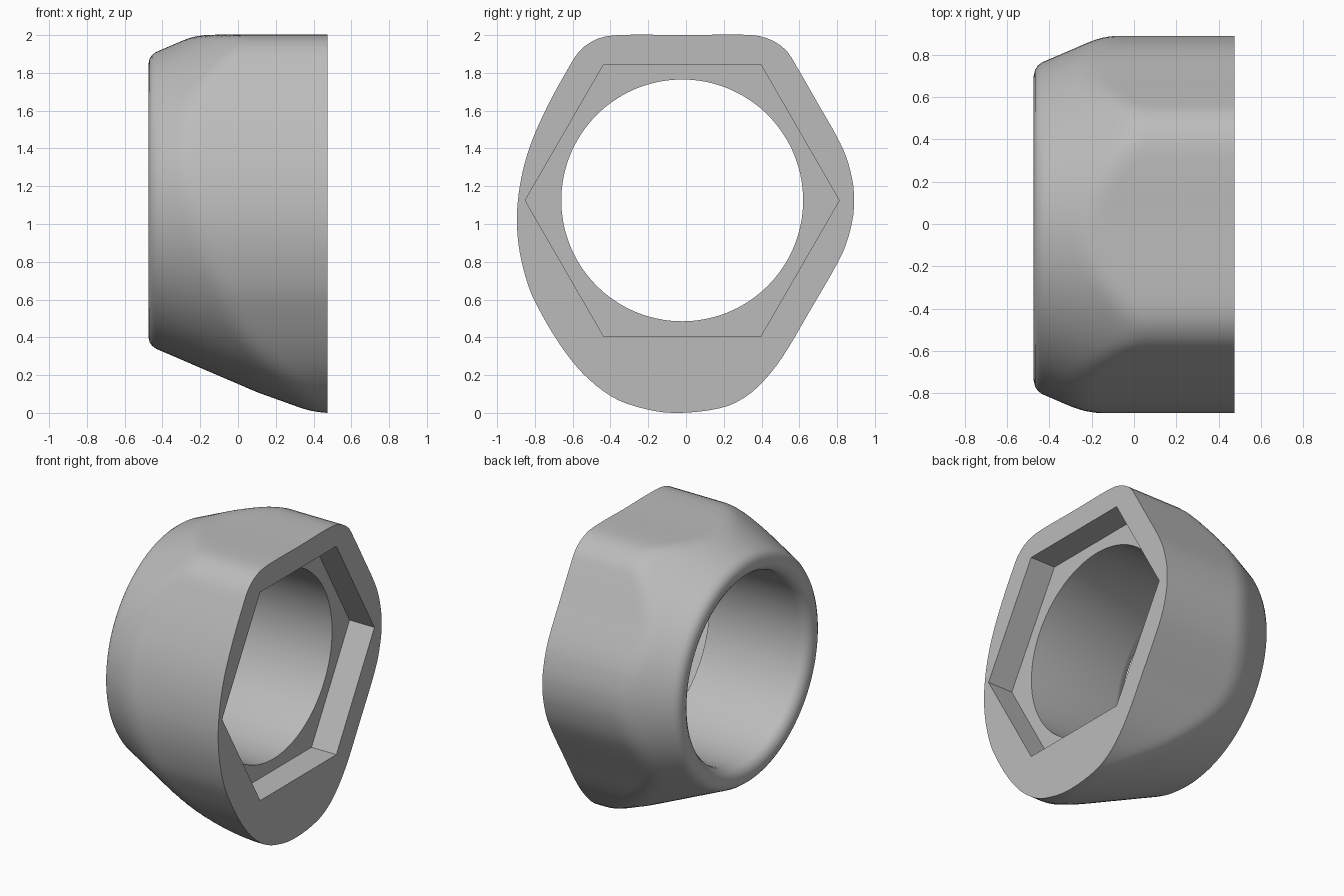
import bpy, bmesh, math
from mathutils import Vector
from mathutils.geometry import interpolate_bezier

cube = bpy.data.objects.get("Cube")
if cube:
    bpy.data.objects.remove(cube, do_unlink=True)

SEGMENTS = 144
CENTRE = Vector((-0.02, 1.125))     # bore axis in y, z
FACE_X, FLOOR_X = 0.475, 0.285      # flat end and pocket floor
BORE, APOTHEM = 0.64, 0.72

# Outline of the flat end: hex flats on one side, a full belly below
OUTLINE = [(0.35, 2), (0.45, 1.975), (0.53, 1.92), (0.585, 1.835), (0.7, 1.635),
           (0.8, 1.46), (0.85, 1.35), (0.883, 1.22), (0.89, 1.125), (0.883, 1.03),
           (0.85, 0.9), (0.8, 0.79), (0.65, 0.53), (0.52, 0.31), (0.43, 0.19),
           (0.33, 0.095), (0.2, 0.03), (-0.03, 0), (-0.2, 0.017), (-0.4, 0.09),
           (-0.6, 0.27), (-0.8, 0.59), (-0.87, 0.8), (-0.895, 1), (-0.88, 1.2),
           (-0.83, 1.4), (-0.74, 1.61), (-0.62, 1.83), (-0.56, 1.92),
           (-0.47, 1.98), (-0.36, 2), (0, 2)]

# Rounded nose and the cone that trims the outline, as (x, radius)
NOSE = [(-0.4, 0.64), (-0.43, 0.646), (-0.455, 0.665), (-0.47, 0.69),
        (-0.475, 0.72), (-0.468, 0.75), (-0.455, 0.77)]
CONE = [(-0.435, 0.785), (0.1, 1.015), (0.475, 1.15)]


def smooth_outline():
    """Polar samples (angle, radius) of a smooth closed curve."""
    pts = [Vector(p) - CENTRE for p in OUTLINE]
    n, polar = len(pts), []
    for i in range(n):
        p0, p1, p2, p3 = (pts[(i + k) % n] for k in (-1, 0, 1, 2))
        size = (p2 - p1).length / 3
        a = p1 + (p2 - p0).normalized() * size
        b = p2 - (p3 - p1).normalized() * size
        for p in interpolate_bezier(p1, a, b, p2, 13)[:-1]:
            polar.append((math.atan2(p.y, p.x) % math.tau, p.length))
    return sorted(polar)


POLAR = smooth_outline()


def interpolate(table, t):
    for (t0, v0), (t1, v1) in zip(table, table[1:]):
        if t <= t1:
            return v0 + (v1 - v0) * (t - t0) / max(t1 - t0, 1e-9)
    return table[-1][1]


def outline_radius(angle):
    first, last = POLAR[0], POLAR[-1]
    wrapped = [(last[0] - math.tau, last[1])] + POLAR + [(first[0] + math.tau, first[1])]
    return interpolate(wrapped, angle)


def soft_min(a, b, k=0.03):
    return min(a, b) - max(k - abs(a - b), 0) ** 2 / (4 * k)


angles = [math.tau * i / SEGMENTS for i in range(SEGMENTS)]
outer = [outline_radius(a) for a in angles]
hexagon = [APOTHEM / math.cos(a % (math.pi / 3) - math.pi / 6) for a in angles]
circle = [BORE] * SEGMENTS

# Rings in order: pocket, flat end, trimmed outside, nose, bore
rings = [(FLOOR_X, circle), (FLOOR_X, hexagon), (FACE_X, hexagon), (FACE_X, outer)]
STEPS = 32
start, end = CONE[0][0], FACE_X
for i in range(1, STEPS + 1):
    x = end + (start - end) * i / STEPS
    limit = interpolate(CONE, x)
    rings.append((x, [soft_min(r, limit) for r in outer]))
rings += [(x, [r] * SEGMENTS) for x, r in reversed(NOSE)]

# Skin the rings into one closed body
bm = bmesh.new()
loops = [[bm.verts.new((x, CENTRE.x + r * math.cos(a), CENTRE.y + r * math.sin(a)))
          for r, a in zip(radii, angles)] for x, radii in rings]
for low, high in zip(loops, loops[1:] + loops[:1]):
    for i in range(SEGMENTS):
        j = (i + 1) % SEGMENTS
        bm.faces.new((low[i], low[j], high[j], high[i]))
bmesh.ops.recalc_face_normals(bm, faces=bm.faces)
mesh = bpy.data.meshes.new("nut_body")
bm.to_mesh(mesh)
bm.free()

# Plain grey material
grey = bpy.data.materials.new("plain grey")
grey.use_nodes = True
grey.diffuse_color = (0.5, 0.5, 0.5, 1)
grey.node_tree.nodes["Principled BSDF"].inputs["Base Color"].default_value = (0.5, 0.5, 0.5, 1)
mesh.materials.append(grey)

body = bpy.data.objects.new("nut_body", mesh)
bpy.context.collection.objects.link(body)
bpy.ops.object.select_all(action='DESELECT')
body.select_set(True)
bpy.context.view_layer.objects.active = body
bpy.ops.object.shade_smooth_by_angle(angle=math.radians(32))
